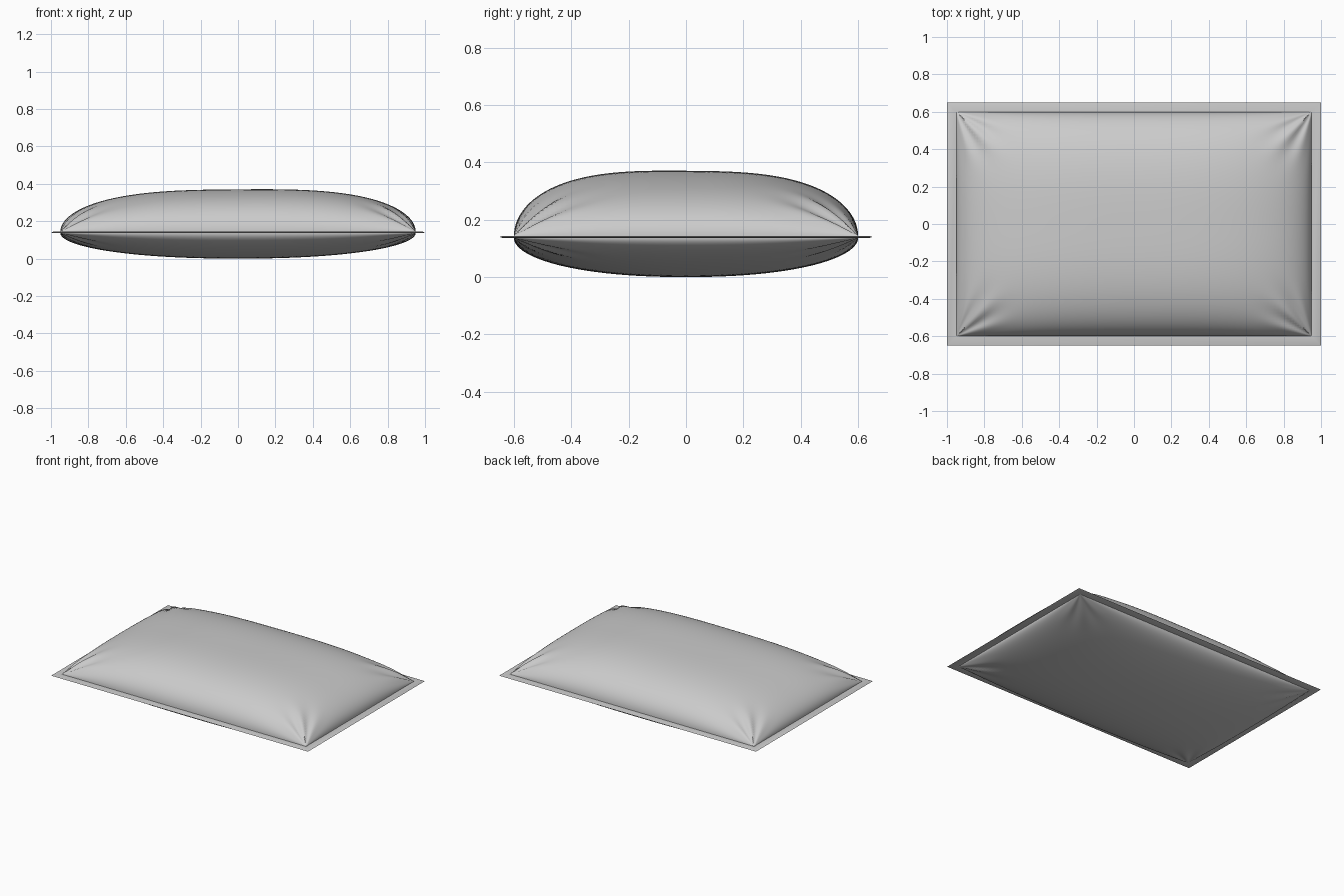
import bpy, bmesh, math

old = bpy.data.objects.get("Cube")
if old:
    bpy.data.objects.remove(old, do_unlink=True)

HX, HY = 0.95, 0.60      # half size inside the seam
RIM = 0.05               # width of the flat border
SEAM_Z = 0.14

fabric = bpy.data.materials.new("grey fabric")
fabric.use_nodes = True
GREY = (0.6, 0.6, 0.6, 1)
fabric.diffuse_color = GREY
fabric.node_tree.nodes["Principled BSDF"].inputs["Base Color"].default_value = GREY
fabric.node_tree.nodes["Principled BSDF"].inputs["Roughness"].default_value = 0.8


def make_object(name, bm):
    mesh = bpy.data.meshes.new(name)
    bm.to_mesh(mesh)
    bm.free()
    mesh.materials.append(fabric)
    obj = bpy.data.objects.new(name, mesh)
    bpy.context.collection.objects.link(obj)
    bpy.ops.object.select_all(action='DESELECT')
    obj.select_set(True)
    bpy.context.view_layer.objects.active = obj
    bpy.ops.object.shade_smooth_by_angle(angle=math.radians(50))
    return obj


def bulge(u, power):
    return math.sqrt(max(0.0, 1 - abs(u) ** power))


def corner_folds(x, y):
    """Creases fanning out from each corner of the seam."""
    dx, dy = HX - abs(x), HY - abs(y)
    angle, reach = math.atan2(dy, dx), math.hypot(dx, dy)
    fade = math.exp(-((reach - 0.15) / 0.13) ** 2) * max(0.0, math.sin(2 * angle))
    return math.cos(12 * (angle - math.pi / 4)) * fade


def padded_shell(name, side, height, power, fold, lean):
    bm = bmesh.new()
    bmesh.ops.create_grid(bm, x_segments=96, y_segments=72, size=1)
    for v in bm.verts:
        # Sine spacing gathers the mesh near the steep edges
        u, w = (math.sin(c * math.pi / 2) for c in v.co.xy)
        x, y = u * HX, w * HY
        h = height * bulge(u, power) * bulge(w, power)
        h *= 1 + lean * (u * 0.6 - w * 0.4)
        h = max(0.0, h + fold * corner_folds(x, y))
        v.co = (x, y, SEAM_Z + side * (0.003 + h))
    if side < 0:
        bmesh.ops.reverse_faces(bm, faces=bm.faces)
    return make_object(name, bm)


# Cushion body: fuller on top, shallower underneath
padded_shell("top_cushion", 1, 0.227, 3.0, 0.010, 0.05)
padded_shell("bottom_cushion", -1, 0.137, 2.2, 0.005, 0.0)

# Flat border that tapers to a thin outer edge
bm = bmesh.new()
section = [(0, 0.004), (0.75, 0.004), (1, 0), (0.75, -0.004), (0, -0.004)]
rings = []
for out, dz in section:
    ex, ey = HX + RIM * out, HY + RIM * out
    corners = [(-ex, -ey), (ex, -ey), (ex, ey), (-ex, ey)]
    rings.append([bm.verts.new((x, y, SEAM_Z + dz)) for x, y in corners])
for upper, lower in zip(rings, rings[1:]):
    for i in range(4):
        j = (i + 1) % 4
        bm.faces.new((upper[i], lower[i], lower[j], upper[j]))
make_object("border_flange", bm)
